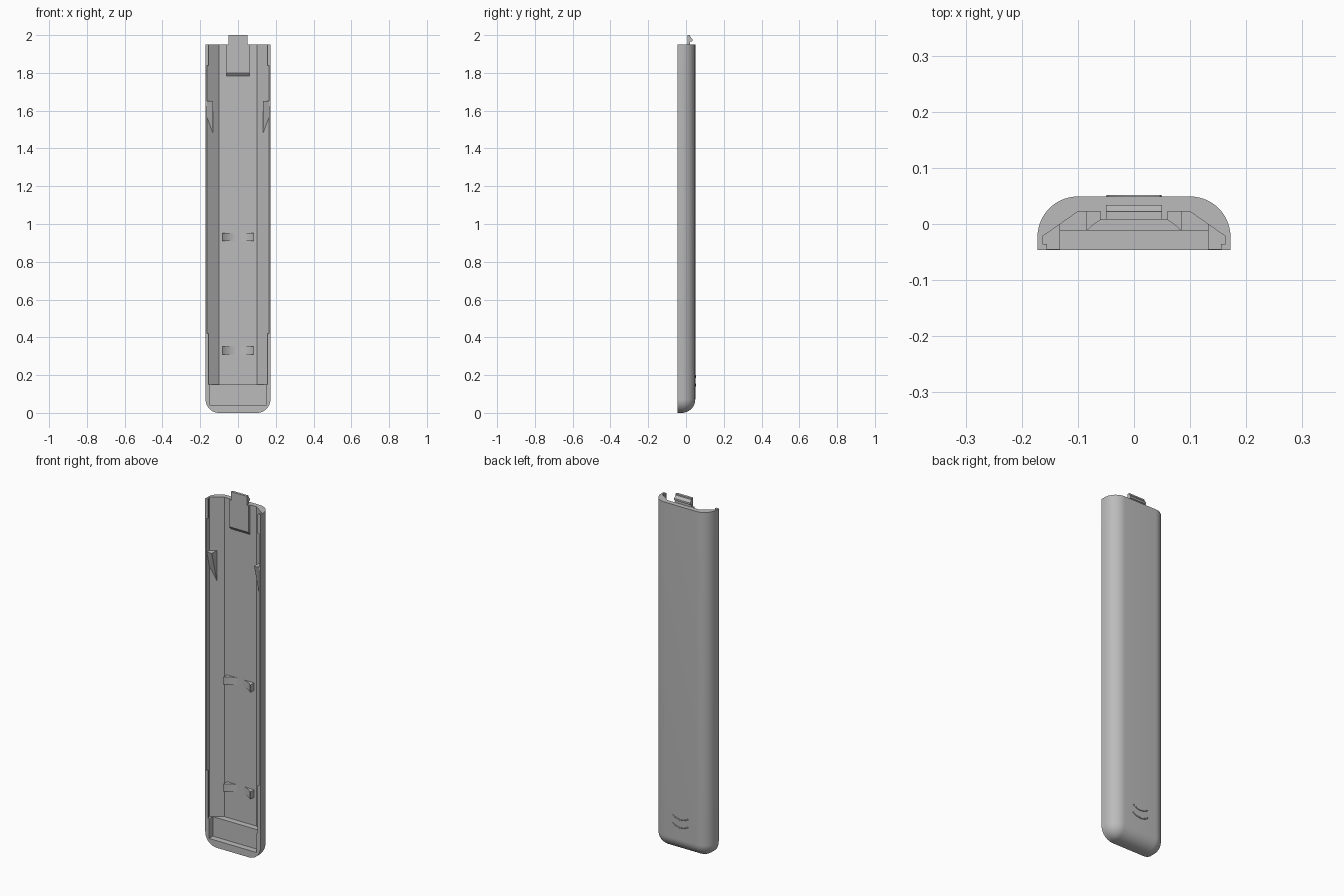
import bpy, bmesh
from math import sin, cos, pi, sqrt

cube = bpy.data.objects.get("Cube")
if cube:
    bpy.data.objects.remove(cube, do_unlink=True)

# Single plastic colour
grey = bpy.data.materials.new("grey_plastic")
grey.use_nodes = True
grey.diffuse_color = (0.5, 0.5, 0.5, 1)
grey.node_tree.nodes["Principled BSDF"].inputs["Base Color"].default_value = (0.5, 0.5, 0.5, 1)

FRONT, CX, CY, R, TOP = -0.046, 0.1, -0.023, 0.072, 1.95
INNER = 0.022  # inside face of the back wall


def loft(name, rings):
    """Skin closed rings of equal length and cap both ends."""
    bm = bmesh.new()
    loops = [[bm.verts.new(p) for p in ring] for ring in rings]
    n = len(loops[0])
    for a, b in zip(loops, loops[1:]):
        for i in range(n):
            j = (i + 1) % n
            bm.faces.new((a[i], a[j], b[j], b[i]))
    bm.faces.new(loops[0])
    bm.faces.new(loops[-1])
    bmesh.ops.remove_doubles(bm, verts=bm.verts, dist=1e-5)
    bmesh.ops.recalc_face_normals(bm, faces=bm.faces)
    mesh = bpy.data.meshes.new(name)
    bm.to_mesh(mesh)
    bm.free()
    mesh.materials.append(grey)
    ob = bpy.data.objects.new(name, mesh)
    bpy.context.collection.objects.link(ob)
    return ob


def prism_z(name, outline, lo, hi):
    return loft(name, [[(x, y, z) for x, y in outline] for z in (lo, hi)])


def prism_x(name, outline, lo, hi):
    return loft(name, [[(x, y, z) for y, z in outline] for x in (lo, hi)])


def box(name, x0, x1, y0, y1, z0, z1):
    return prism_z(name, [(x0, y0), (x1, y0), (x1, y1), (x0, y1)], z0, z1)


def activate(ob):
    bpy.ops.object.select_all(action='DESELECT')
    ob.select_set(True)
    bpy.context.view_layer.objects.active = ob


def cut(target, cutter):
    cutter.hide_render = True
    mod = target.modifiers.new("cut", 'BOOLEAN')
    mod.operation, mod.solver, mod.object = 'DIFFERENCE', 'EXACT', cutter
    activate(target)
    bpy.ops.object.modifier_apply(modifier=mod.name)
    bpy.data.objects.remove(cutter, do_unlink=True)


def shell_ring(q, z, steps=14):
    """Cross-section with corner radius q."""
    arc = [(CX + q * cos(pi / 2 * i / steps), CY + q * sin(pi / 2 * i / steps))
           for i in range(steps + 1)]
    right = [(CX + q, FRONT)] + arc
    return [(x, y, z) for x, y in right + [(-x, y) for x, y in reversed(right)]]


# Cover shell with rounded lower end
N = 12
angles = [pi / 2 * (1 - i / N) for i in range(N + 1)]
rings = [shell_ring(R * cos(a), R * (1 - sin(a))) for a in angles]
shell = loft("cover_shell", rings + [shell_ring(R, TOP)])

# Hollow with sloped sides, and shallow pocket at the lower end
half = [(0.163, -0.1), (0.163, -0.022), (CX, INNER)]
cut(shell, prism_z("hollow_cutter", half + [(-x, y) for x, y in reversed(half)], 0.15, 2.1))
cut(shell, box("pocket_cutter", -0.148, 0.148, -0.1, -0.012, 0.04, 0.17))
activate(shell)
bpy.ops.object.shade_smooth_by_angle(angle=pi / 6)

# Curved cradle ribs
RAD, CREST = 0.118, 0.0235
xs = [-0.085 + 0.17 * i / 20 for i in range(21)]
cradle = [(x, CREST - RAD + sqrt(RAD * RAD - x * x)) for x in xs]
for label, z in (("lower", 0.33), ("upper", 0.932)):
    prism_z(label + "_cradle_rib", cradle + [(0.085, 0.03), (-0.085, 0.03)], z - 0.021, z + 0.021)

# Tapered side stops and edge lips
for side, s in (("left", 1), ("right", -1)):
    prism_x(side + "_side_stop", [(-0.045, 1.65), (0.002, 1.65), (0.002, 1.47)], s * 0.132, s * 0.165)
    for label, lo, hi in (("lower", 0.15, 0.42), ("upper", 1.84, TOP)):
        box(f"{side}_{label}_edge_lip", s * 0.155, s * 0.167, FRONT, -0.036, lo, hi)

# Latch at the upper end
prism_x("latch_pad", [(0.024, 1.78), (0.008, 1.8), (0.008, TOP), (0.024, TOP)], -0.06, 0.06)
box("latch_tab", -0.05, 0.05, 0.008, INNER, 1.85, 2.0)
prism_x("latch_hook", [(0.02, 1.965), (0.034, 1.968), (0.034, 1.978), (0.02, 1.995)], -0.05, 0.05)

# Curved grip ridges on the back
for label, z in (("lower", 0.14), ("upper", 0.185)):
    curve = bpy.data.curves.new(label + "_grip_ridge", 'CURVE')
    curve.dimensions = '3D'
    curve.bevel_depth, curve.bevel_resolution, curve.use_fill_caps = 0.003, 2, True
    line = curve.splines.new('POLY')
    line.points.add(12)
    for i, p in enumerate(line.points):
        t = i / 6 - 1
        p.co = (0.048 * t, 0.049, z + 0.016 * t * t, 1)
    curve.materials.append(grey)
    bpy.context.collection.objects.link(bpy.data.objects.new(label + "_grip_ridge", curve))
